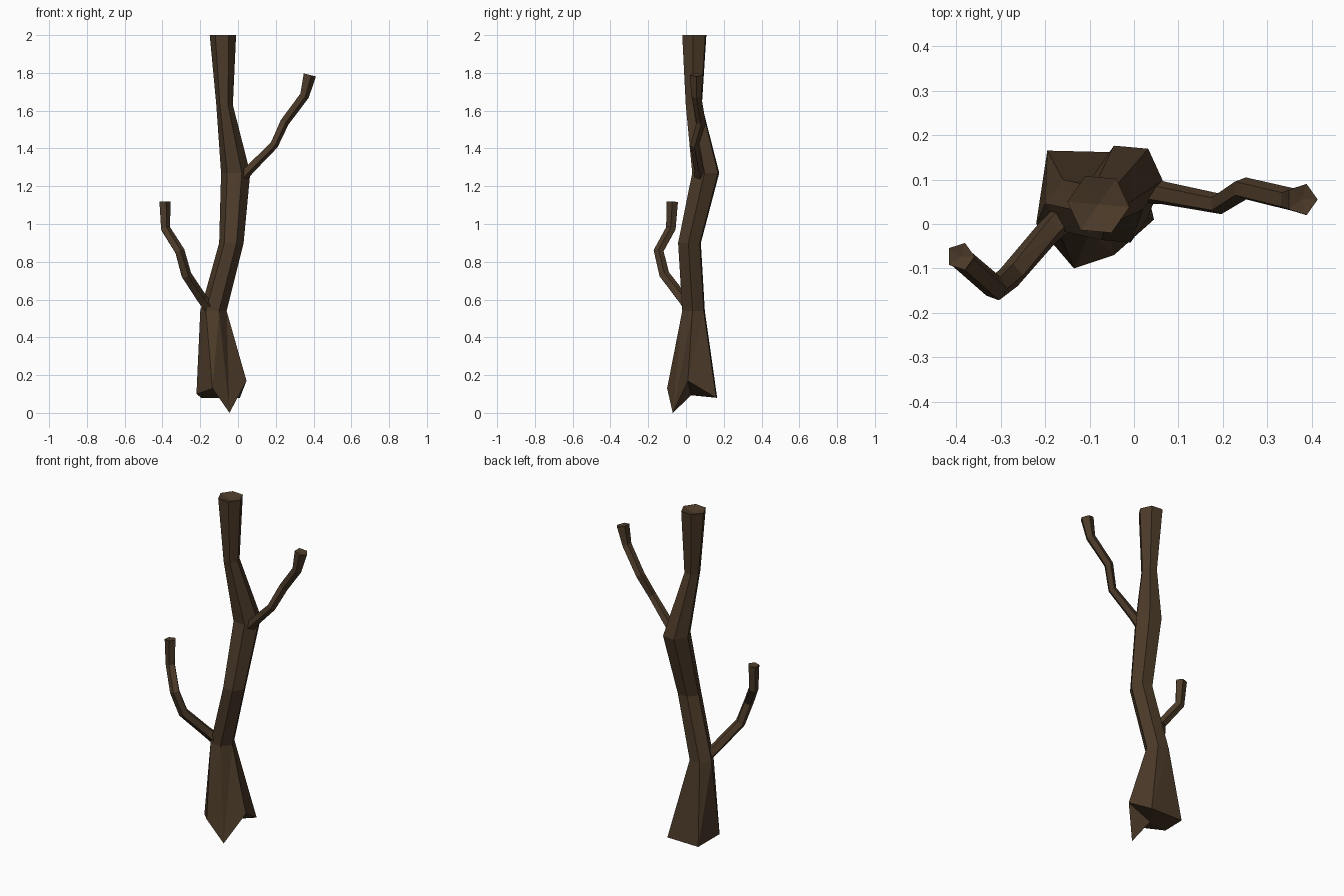
import bpy, bmesh, math
from mathutils import Vector

if "Cube" in bpy.data.objects:
    bpy.data.objects.remove(bpy.data.objects["Cube"])

bark = bpy.data.materials.new("dark_brown_bark")
bark.diffuse_color = (0.072, 0.043, 0.022, 1)
bark.use_nodes = True
bark.node_tree.nodes["Principled BSDF"].inputs["Base Color"].default_value = bark.diffuse_color


def loft(name, rings, sink=0.0):
    """Skin a list of equal-sized rings and close both ends with fans."""
    bm = bmesh.new()
    rows = [[bm.verts.new(p) for p in r] for r in rings]
    n = len(rows[0])
    for a, b in zip(rows, rows[1:]):
        for i in range(n):
            j = (i + 1) % n
            bm.faces.new((a[i], a[j], b[j]))
            bm.faces.new((a[i], b[j], b[i]))
    for row, drop in ((rows[0], 0.0), (rows[-1], sink)):
        mid = sum((v.co for v in row), Vector()) / n
        c = bm.verts.new(mid - Vector((0, 0, drop)))
        for i in range(n):
            bm.faces.new((row[i], row[(i + 1) % n], c))
    bmesh.ops.recalc_face_normals(bm, faces=bm.faces)
    me = bpy.data.meshes.new(name)
    bm.to_mesh(me)
    bm.free()
    me.materials.append(bark)
    ob = bpy.data.objects.new(name, me)
    bpy.context.collection.objects.link(ob)
    return ob


def trunk_ring(x0, x1, y0, y1, z):
    """Level six-sided ring filling the given x and y range."""
    pts = []
    for i in range(6):
        a = math.radians(55 + 60 * i)
        pts.append(Vector(((x0 + x1) / 2 + math.cos(a) * (x1 - x0) / 2,
                           (y0 + y1) / 2 + math.sin(a) / 0.88 * (y1 - y0) / 2, z)))
    return pts


def branch(name, path, sides=5):
    """Tapered tube along (x, y, z, radius) points."""
    pts = [Vector(p[:3]) for p in path]
    rings = []
    for k, p in enumerate(pts):
        t = (pts[min(k + 1, len(pts) - 1)] - pts[max(k - 1, 0)]).normalized()
        u = Vector((0, 1, 0)).cross(t).normalized()
        w = t.cross(u)
        rings.append([p + (u * math.cos(a) + w * math.sin(a)) * path[k][3]
                      for a in (math.tau * i / sides for i in range(sides))])
    return loft(name, rings, 0.006)


# trunk: ragged uprooted base, then kinked level rings
base = [Vector(p) for p in ((0.01, 0.16, 0.08), (-0.195, 0.165, 0.08),
                            (-0.22, 0.0, 0.10), (-0.135, -0.10, 0.13),
                            (-0.045, -0.07, 0.0), (0.045, 0.01, 0.17))]
loft("trunk", [base,
               trunk_ring(-0.20, -0.06, -0.018, 0.098, 0.54),
               trunk_ring(-0.10, 0.03, -0.04, 0.077, 0.90),
               trunk_ring(-0.09, 0.065, 0.035, 0.174, 1.27),
               trunk_ring(-0.115, -0.027, 0.0, 0.083, 1.63),
               trunk_ring(-0.15, -0.01, -0.018, 0.106, 2.0)], 0.02)

# upper branch on the right
branch("right_branch", [(0.0, 0.08, 1.23, 0.035), (0.06, 0.07, 1.29, 0.027),
                        (0.19, 0.045, 1.42, 0.024), (0.245, 0.08, 1.54, 0.026),
                        (0.35, 0.055, 1.68, 0.027), (0.377, 0.055, 1.79, 0.037)])

# lower branch on the left
branch("left_branch", [(-0.14, 0.03, 0.54, 0.035), (-0.19, -0.015, 0.60, 0.03),
                       (-0.275, -0.115, 0.73, 0.029), (-0.31, -0.145, 0.855, 0.028),
                       (-0.385, -0.08, 0.975, 0.027), (-0.39, -0.073, 1.118, 0.032)])
